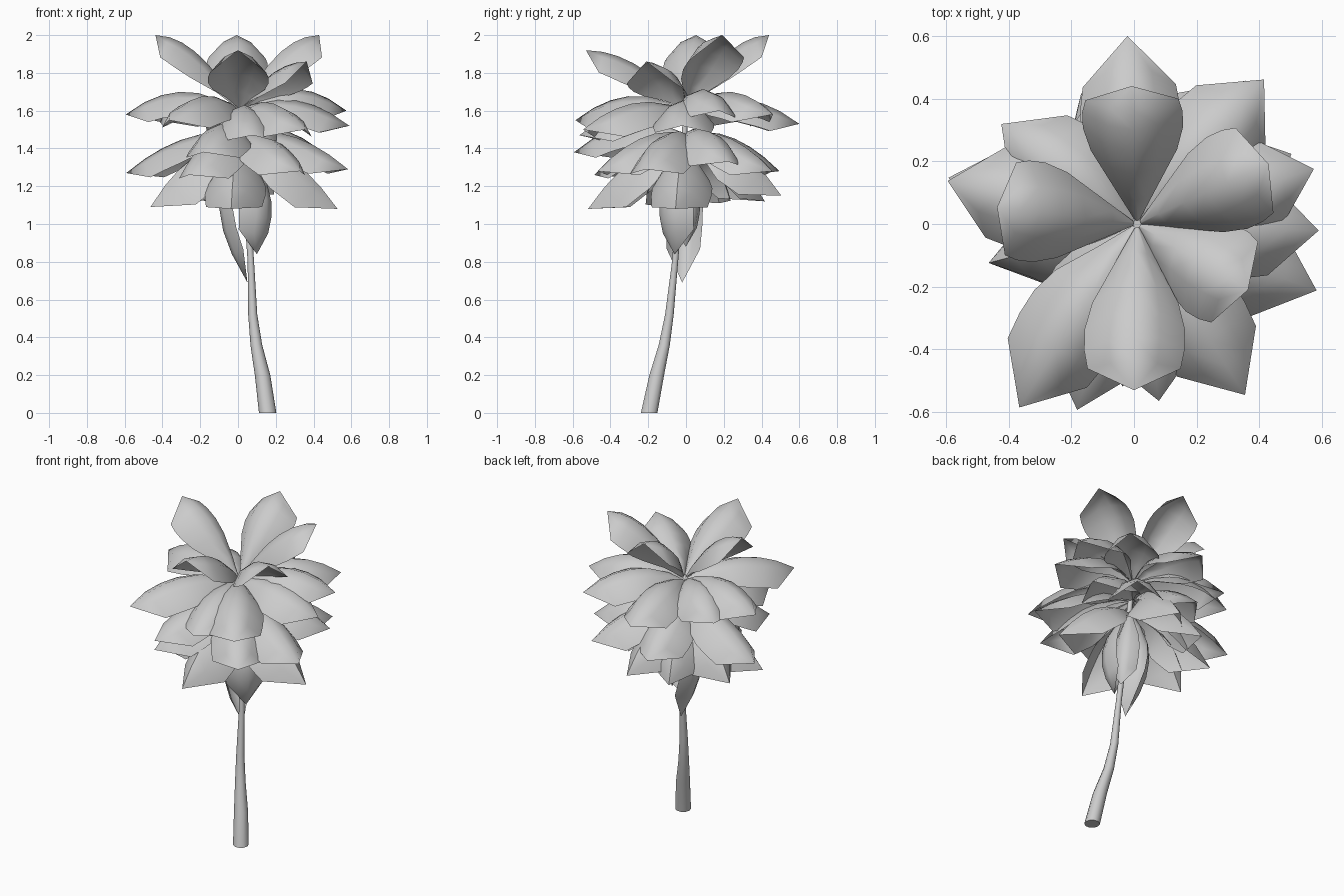
import bpy, bmesh, math
from mathutils import Vector

cube = bpy.data.objects.get("Cube")
if cube:
    bpy.data.objects.remove(cube, do_unlink=True)

grey = bpy.data.materials.new("pale grey")
grey.use_nodes = True
colour = (0.6, 0.6, 0.6, 1)
grey.diffuse_color = colour
grey.node_tree.nodes["Principled BSDF"].inputs["Base Color"].default_value = colour


def loft(name, rows, closed=False):
    """Skin a list of equally long point rows."""
    bm = bmesh.new()
    grid = [[bm.verts.new(p) for p in row] for row in rows]
    count = len(rows[0])
    for low, high in zip(grid, grid[1:]):
        for i in range(count if closed else count - 1):
            j = (i + 1) % count
            bm.faces.new((low[i], low[j], high[j], high[i]))
    if closed:
        bm.faces.new(grid[0][::-1])
        bm.faces.new(grid[-1])
    bmesh.ops.remove_doubles(bm, verts=bm.verts, dist=0.0005)
    mesh = bpy.data.meshes.new(name)
    bm.to_mesh(mesh)
    bm.free()
    mesh.materials.append(grey)
    obj = bpy.data.objects.new(name, mesh)
    bpy.context.collection.objects.link(obj)
    bpy.ops.object.select_all(action="DESELECT")
    obj.select_set(True)
    bpy.context.view_layer.objects.active = obj
    bpy.ops.object.shade_smooth_by_angle(angle=math.radians(45))


# Outline of a frond: position along the spine, share of full width
OUTLINE = [(0, .06), (.15, .42), (.35, .86), (.52, 1), (.68, 1), (.83, .93), (1, 0)]


def compass(angle):
    """Outward and sideways directions for a compass angle."""
    a = math.radians(angle)
    return Vector((math.cos(a), math.sin(a), 0)), Vector((-math.sin(a), math.cos(a), 0))


def frond(name, base, control, tip, side, width, droop):
    """Arched leaf along a quadratic spine, with drooping edges."""
    rows = []
    for t, share in OUTLINE:
        spine = base * (1 - t) ** 2 + control * 2 * t * (1 - t) + tip * t * t
        tangent = ((control - base) * (1 - t) + (tip - control) * t).normalized()
        normal = tangent.cross(side).normalized()
        half = width / 2 * share
        rows.append([spine + side * u * half - normal * half * droop * u * u
                     for u in (-1, -.5, 0, .5, 1)])
    loft(name, rows)


# Crown tiers: base height, rise of the spine control above the tip, edge droop,
# then compass angle, reach and tip height of each frond
TIERS = {
    "top_frond": (1.62, 0, .75, [
        (173, .44, 2), (24, .47, 2), (91, .44, 2), (270, .53, 1.92), (330, .42, 1.86)]),
    "upper_frond": (1.6, .23, .8, [
        (167, .61, 1.58), (238, .69, 1.55), (303, .65, 1.5), (17, .6, 1.6),
        (48, .62, 1.58), (92, .6, 1.53), (143, .53, 1.55), (358, .59, 1.52),
        (278, .57, 1.47)]),
    "middle_frond": (1.48, .25, .8, [
        (166, .61, 1.27), (340, .62, 1.29), (305, .57, 1.28), (253, .62, 1.38),
        (242, .55, 1.26), (52, .58, 1.28), (98, .5, 1.28), (24, .55, 1.33)]),
    "lower_frond": (1.38, .38, 1.1, [
        (354, .53, 1.08), (266, .52, 1.08), (195, .48, 1.09), (158, .47, 1.11),
        (112, .45, 1.12), (82, .51, 1.15)]),
}
for name, (base_z, rise, droop, fronds) in TIERS.items():
    for angle, reach, tip_z in fronds:
        out, side = compass(angle)
        frond(name, Vector((.01, 0, base_z)) + out * .01,
              out * reach * .5 + Vector((0, 0, tip_z + rise)),
              out * reach + Vector((0, 0, tip_z)), side, .32, droop)

# Withered fronds hanging against the trunk
for angle, reach, tip, width in [
        (318, .28, (.1, -.06, .84), .24), (180, .27, (.05, -.02, .69), .19),
        (30, .15, (.1, 0, .88), .16)]:
    out, side = compass(angle)
    frond("hanging_frond", Vector((.03, 0, 1.4)),
          out * reach + Vector((.03, 0, 1.15)), Vector(tip), side, width, .75)

# Curved tapering trunk: x, y, z, radius
PATH = [(.157, -.195, 0, .046), (.13, -.155, .2, .041), (.097, -.115, .36, .031),
        (.078, -.088, .52, .024), (.068, -.058, .8, .017), (.045, -.03, 1.15, .018),
        (.01, 0, 1.6, .014)]
rings = []
for x, y, z, radius in PATH:
    rings.append([Vector((x + radius * math.cos(k * math.tau / 10),
                          y + radius * math.sin(k * math.tau / 10), z))
                  for k in range(10)])
loft("trunk", rings, closed=True)
